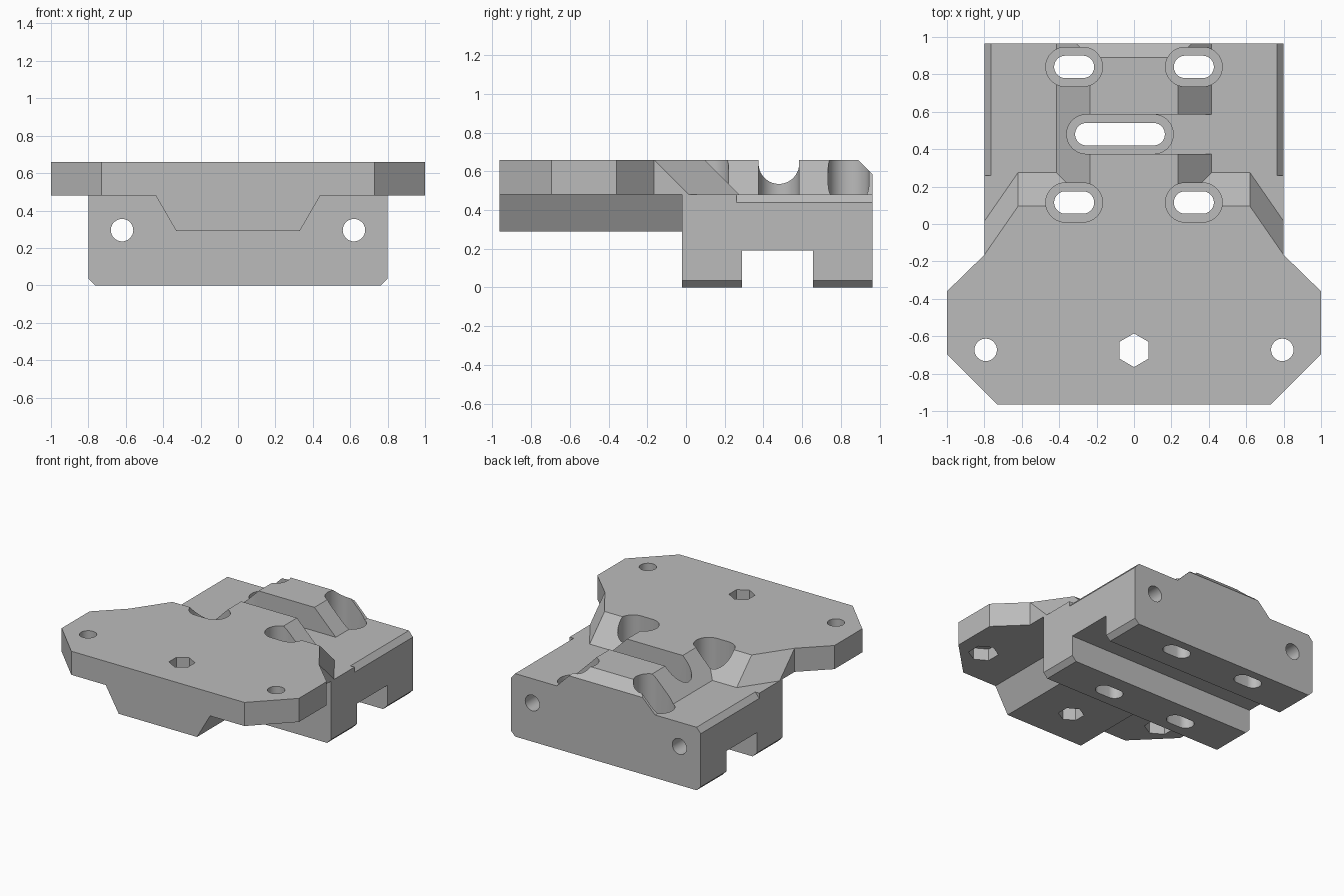
import bpy, bmesh, math

cube = bpy.data.objects.get("Cube")
if cube:
    bpy.data.objects.remove(cube, do_unlink=True)

grey = bpy.data.materials.new("plain grey")
grey.use_nodes = True
grey.diffuse_color = (0.5, 0.5, 0.5, 1)
grey.node_tree.nodes["Principled BSDF"].inputs["Base Color"].default_value = (0.5, 0.5, 0.5, 1)

PLACE = {"x": lambda a, b, t: (t, a, b),
         "y": lambda a, b, t: (a, t, b),
         "z": lambda a, b, t: (a, b, t)}


def prism(name, low_pts, axis, lo, hi, high_pts=None):
    """Extrude a profile along an axis, optionally lofting to a second profile."""
    bm = bmesh.new()
    place = PLACE[axis]
    low = [bm.verts.new(place(a, b, lo)) for a, b in low_pts]
    high = [bm.verts.new(place(a, b, hi)) for a, b in (high_pts or low_pts)]
    n = len(low)
    bm.faces.new(low[::-1])
    bm.faces.new(high)
    for i in range(n):
        j = (i + 1) % n
        bm.faces.new((low[i], low[j], high[j], high[i]))
    bmesh.ops.remove_doubles(bm, verts=bm.verts[:], dist=0.0001)
    bmesh.ops.recalc_face_normals(bm, faces=bm.faces[:])
    mesh = bpy.data.meshes.new(name)
    bm.to_mesh(mesh)
    bm.free()
    mesh.materials.append(grey)
    obj = bpy.data.objects.new(name, mesh)
    bpy.context.collection.objects.link(obj)
    return obj


def mirrored(half):
    return half + [(-a, b) for a, b in reversed(half)]


def rect(a0, a1, b0, b1):
    return [(a0, b0), (a1, b0), (a1, b1), (a0, b1)]


def ring(cx, cy, r, n, turn=0.0):
    return [(cx + r * math.cos(turn + math.tau * i / n),
             cy + r * math.sin(turn + math.tau * i / n)) for i in range(n)]


def stadium(cx, cy, half, r, n=20):
    pts = []
    for side in (1, -1):
        for i in range(n + 1):
            a = math.pi * i / n - side * math.pi / 2
            pts.append((cx + side * half + r * math.cos(a), cy + r * math.sin(a)))
    return pts


def combine(body, tool, operation):
    tool.hide_render = True
    mod = body.modifiers.new(operation, "BOOLEAN")
    mod.operation = operation
    mod.solver = "EXACT"
    mod.object = tool
    bpy.context.view_layer.objects.active = body
    bpy.ops.object.modifier_apply(modifier=mod.name)
    bpy.data.objects.remove(tool, do_unlink=True)


def cut(body, *args):
    combine(body, prism("cutter", *args), "DIFFERENCE")


# Rear clamp block with chamfered lower edges
bracket = prism("mounting_bracket", mirrored([(0.765, 0), (0.8, 0.035), (0.8, 0.48)]),
                "y", -0.02, 0.965)
# Chamfers on the upper side edges
for s in (1, -1):
    cut(bracket, [(s * 0.765, 0.48), (s * 0.765, 0.6), (s * 0.9, 0.6), (s * 0.9, 0.44), (s * 0.8, 0.44)],
        "y", 0.26, 1.1)

# Front plate with sloping rear edge
outline = [(0.73, -0.965), (1, -0.695), (1, -0.36), (0.8, -0.165)]
plate = prism("front_plate", mirrored(outline + [(0.8, 0.015), (0.62, 0.275)]), "z", 0.48, 0.66,
              mirrored(outline + [(0.8, -0.165), (0.62, 0.095)]))
combine(bracket, plate, "UNION")

# Tapered keel below the plate
keel = prism("keel", mirrored([(0.33, 0.29), (0.44, 0.48), (0.44, 0.55)]), "y", -0.965, 0.15)
combine(bracket, keel, "UNION")

# Central ridge with bevelled back end
ridge = prism("ridge", mirrored([(0.415, 0.4), (0.415, 0.48), (0.235, 0.66)]), "y", 0.0, 0.965)
cut(ridge, [(0.89, 0.66), (0.965, 0.585), (1.1, 0.585), (1.1, 0.8), (0.89, 0.8)], "x", -1, 1)
combine(bracket, ridge, "UNION")

# Rail channel across the underside
cut(bracket, rect(0.29, 0.655, -0.1, 0.19), "x", -1, 1)

# Side opening leading into the middle pocket
cut(bracket, rect(0.1, 0.6, 0.375, 0.585), "z", 0.48, 0.8)

# Slotted bolt holes with recessed pockets
slots = [(s * 0.32, y, 0.047) for s in (1, -1) for y in (0.115, 0.84)]
slots.append((-0.075, 0.48, 0.18))
for x, y, half in slots:
    cut(bracket, stadium(x, y, half, 0.105), "z", 0.32, 0.8)
    cut(bracket, stadium(x, y, half, 0.06), "z", -0.1, 0.5)

# Lengthwise bolt holes through the block
for s in (1, -1):
    cut(bracket, ring(s * 0.62, 0.295, 0.06, 40), "y", -0.2, 1.1)

# Plate bolt holes with hexagonal nut recesses below
for s in (1, -1):
    cut(bracket, ring(s * 0.793, -0.673, 0.06, 40), "z", 0.4, 0.8)
    cut(bracket, ring(s * 0.793, -0.673, 0.105, 6, math.pi / 6), "z", 0.4, 0.57)

# Central hexagonal hole
cut(bracket, ring(0, -0.675, 0.09, 6, math.pi / 6), "z", 0.1, 0.8)

# Smooth round walls, crisp edges
bpy.ops.object.select_all(action="DESELECT")
bracket.select_set(True)
bpy.context.view_layer.objects.active = bracket
bpy.ops.object.shade_smooth_by_angle(angle=math.radians(25))
